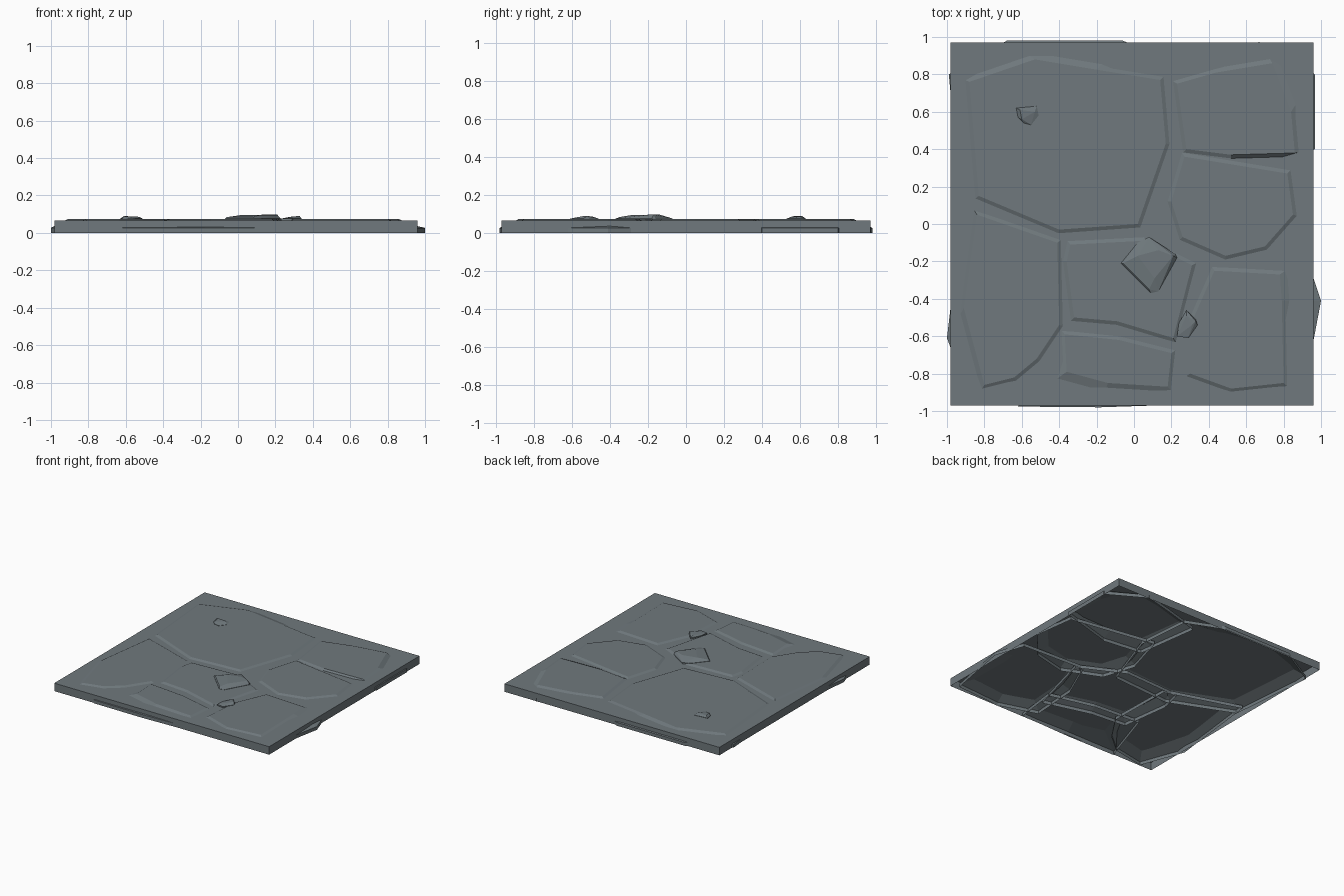
import bpy, bmesh
from mathutils import Vector

if "Cube" in bpy.data.objects:
    bpy.data.objects.remove(bpy.data.objects["Cube"])

mat = bpy.data.materials.new("slate grey")
mat.diffuse_color = (0.16, 0.19, 0.205, 1)
mat.use_nodes = True
mat.node_tree.nodes["Principled BSDF"].inputs["Base Color"].default_value = mat.diffuse_color


def finish(name, bm):
    me = bpy.data.meshes.new(name)
    bm.to_mesh(me)
    bm.free()
    me.materials.append(mat)
    ob = bpy.data.objects.new(name, me)
    bpy.context.collection.objects.link(ob)
    return ob


def loft(name, rings):
    """Open-bottomed solid: stacked rings from base up, capped on top."""
    bm = bmesh.new()
    vs = [[bm.verts.new(p) for p in ring] for ring in rings]
    n = len(vs[0])
    for lo, hi in zip(vs, vs[1:]):
        for i in range(n):
            j = (i + 1) % n
            bm.faces.new((lo[i], lo[j], hi[j], hi[i]))
    bm.faces.new(vs[-1])
    return finish(name, bm)


def grow(pts, d):
    """Offset a counter-clockwise outline outwards."""
    out = []
    for i, p in enumerate(pts):
        p = Vector(p)
        a = (p - Vector(pts[i - 1])).normalized()
        b = (Vector(pts[(i + 1) % len(pts)]) - p).normalized()
        n = Vector((a.y + b.y, -a.x - b.x)).normalized()
        c = max(0.75, n.dot(Vector((a.y, -a.x))))
        q = p + n * d / c
        out.append((min(max(q.x, -0.975), 0.955), min(max(q.y, -0.965), 0.965)))
    return out


def stone(name, pts, wide={}):
    """Paving stone with a long chamfer and a flared foot; wide moves foot corners."""
    foot = grow(pts, 0.10)
    for i, p in wide.items():
        foot[i] = p
    loft(name, [[(x, y, 0) for x, y in foot],
                [(x, y, 0.027) for x, y in foot],
                [(x, y, 0.074) for x, y in pts]])


def pebble(name, foot, top):
    """Small faceted rock: hull of a foot outline and a tilted top."""
    bm = bmesh.new()
    for x, y in foot:
        bm.verts.new((x, y, 0.066))
        bm.verts.new((x, y, 0.076))
    for p in top:
        bm.verts.new(p)
    r = bmesh.ops.convex_hull(bm, input=bm.verts)
    junk = [v for v in bm.verts if not v.link_faces]
    bmesh.ops.delete(bm, geom=junk, context='VERTS')
    bmesh.ops.recalc_face_normals(bm, faces=bm.faces)
    bmesh.ops.dissolve_limit(bm, angle_limit=0.02, verts=bm.verts, edges=bm.edges)
    finish(name, bm)


# mortar slab, open underneath
rect = [(-0.98, -0.97), (0.96, -0.97), (0.96, 0.97), (-0.98, 0.97)]
loft("mortar_slab", [[(x, y, z) for x, y in rect] for z in (0, 0.065)])

# paving stones
stone("stone_large", [(-0.53, 0.88), (-0.88, 0.76), (-0.83, 0.15), (-0.40, -0.03),
                      (0.02, 0.0), (0.17, 0.43), (0.14, 0.77), (-0.20, 0.825)],
      {0: (-0.68, 0.98), 1: (-0.99, 0.80), 7: (-0.06, 0.98)})
stone("stone_back_right", [(0.74, 0.86), (0.44, 0.81), (0.23, 0.75), (0.28, 0.40),
                           (0.52, 0.37), (0.86, 0.38), (0.84, 0.60)],
      {0: (0.67, 0.973), 5: (0.967, 0.40), 6: (0.967, 0.80)})
stone("stone_left", [(-0.84, 0.05), (-0.91, -0.45), (-0.80, -0.86), (-0.64, -0.82),
                     (-0.52, -0.72), (-0.40, -0.54), (-0.41, -0.10)],
      {1: (-1.0, -0.61)})
stone("stone_right", [(0.27, 0.36), (0.20, 0.12), (0.26, -0.07), (0.49, -0.17),
                      (0.70, -0.12), (0.85, 0.05), (0.82, 0.27)])
stone("stone_middle", [(-0.34, -0.11), (-0.36, -0.20), (-0.32, -0.50), (-0.09, -0.52),
                       (0.21, -0.61), (0.31, -0.22), (0.05, -0.09)])
stone("stone_front", [(-0.37, -0.59), (-0.36, -0.79), (-0.14, -0.85), (0.18, -0.87),
                      (0.20, -0.69), (-0.08, -0.62)],
      {1: (-0.62, -0.976), 2: (-0.18, -0.98)})
stone("stone_front_right", [(0.43, -0.25), (0.32, -0.50), (0.30, -0.80), (0.52, -0.88),
                            (0.80, -0.85), (0.79, -0.41), (0.78, -0.27)],
      {5: (1.0, -0.41), 6: (0.92, -0.17)})

# loose pebbles
pebble("pebble_large", [(-0.07, -0.21), (0.09, -0.37), (0.13, -0.36), (0.23, -0.18),
                        (0.22, -0.16), (0.08, -0.07), (0.02, -0.10)],
       [(-0.06, -0.21, 0.084), (0.08, -0.35, 0.084), (0.11, -0.29, 0.094),
        (0.21, -0.17, 0.097), (0.02, -0.17, 0.096), (0.13, -0.14, 0.097)])
pebble("pebble_front", [(0.23, -0.60), (0.29, -0.61), (0.34, -0.54), (0.33, -0.51),
                        (0.28, -0.46), (0.24, -0.53)],
       [(0.25, -0.58, 0.078), (0.31, -0.54, 0.089), (0.33, -0.52, 0.09),
        (0.28, -0.49, 0.086)])
pebble("pebble_back", [(-0.63, 0.62), (-0.62, 0.57), (-0.59, 0.54), (-0.55, 0.53),
                       (-0.51, 0.58), (-0.52, 0.63)],
       [(-0.61, 0.61, 0.09), (-0.53, 0.60, 0.086), (-0.60, 0.56, 0.088)])
